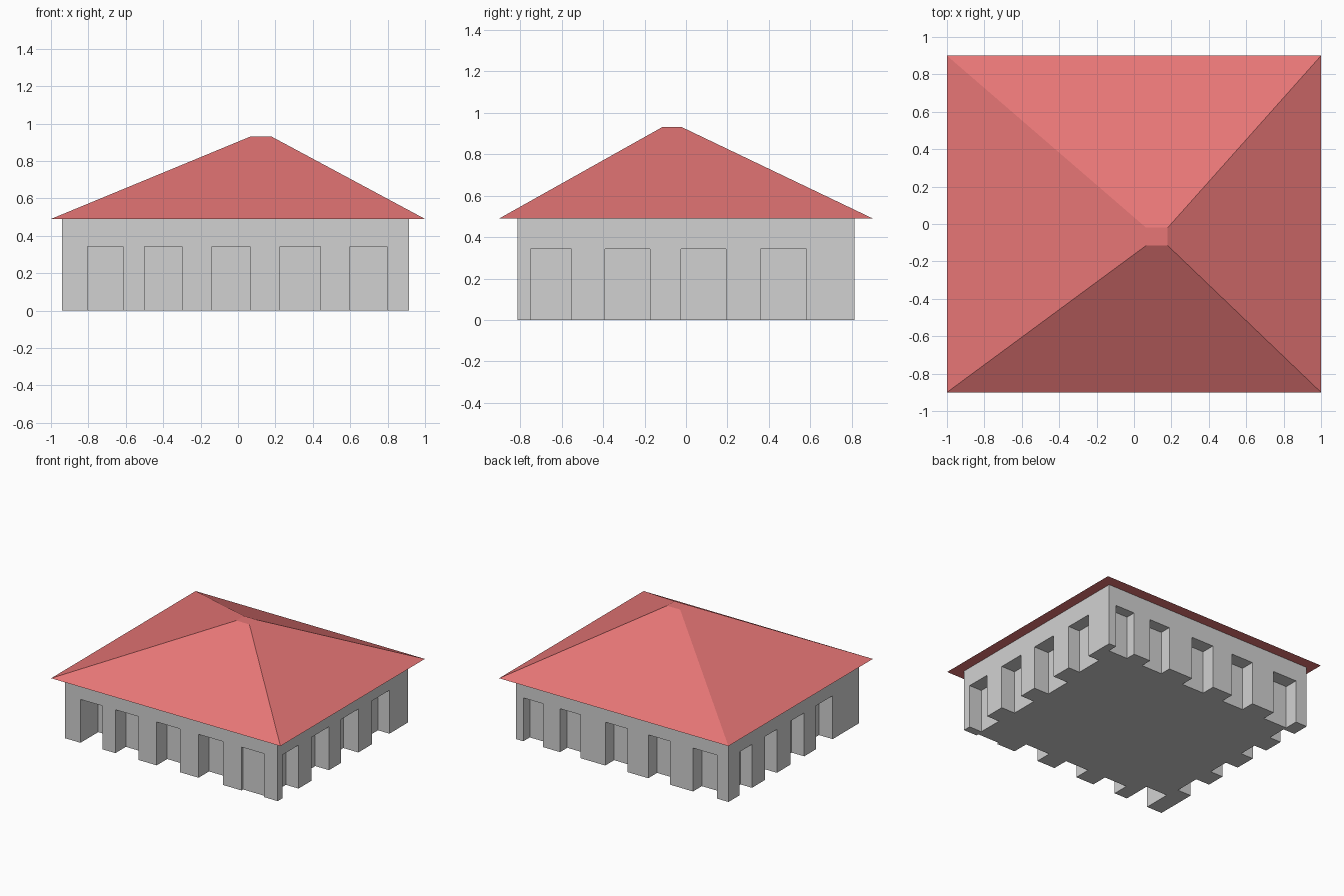
import bpy, bmesh
from mathutils import Vector

if "Cube" in bpy.data.objects:
    bpy.data.objects.remove(bpy.data.objects["Cube"])

X0, X1, Y0, Y1 = -0.94, 0.915, -0.8125, 0.8125   # wall footprint
EAVE, TOP, DOOR = 0.49, 0.93, 0.342              # heights
OUT = 0.1                                        # cutter overshoot


def material(name, rgb):
    m = bpy.data.materials.new(name)
    m.diffuse_color = (*rgb, 1)
    m.use_nodes = True
    m.node_tree.nodes["Principled BSDF"].inputs["Base Color"].default_value = m.diffuse_color
    return m


def add_box(bm, x0, x1, y0, y1, z0, z1):
    lo, hi = Vector((x0, y0, z0)), Vector((x1, y1, z1))
    verts = bmesh.ops.create_cube(bm, size=1)["verts"]
    for v in verts:
        v.co = [h if c > 0 else l for c, l, h in zip(v.co, lo, hi)]
    return verts


def finish(bm, name, mat):
    bmesh.ops.recalc_face_normals(bm, faces=bm.faces[:])
    me = bpy.data.meshes.new(name)
    bm.to_mesh(me)
    bm.free()
    me.materials.append(mat)
    ob = bpy.data.objects.new(name, me)
    bpy.context.collection.objects.link(ob)
    return ob


grey = material("wall grey", (0.64, 0.64, 0.64))
red = material("roof red", (0.90, 0.205, 0.205))

# solid wall block
bm = bmesh.new()
add_box(bm, X0, X1, Y0, Y1, 0, EAVE)
walls = finish(bm, "walls", grey)

# doorway recesses on each side: (start, end, depth)
front = [(-0.805, -0.615, 0.22), (-0.50, -0.30, 0.13), (-0.14, 0.065, 0.13),
         (0.225, 0.44, 0.13), (0.60, 0.797, 0.02)]
back = [(-0.84, -0.63, 0.11), (-0.43, -0.24, 0.11), (-0.06, 0.135, 0.11),
        (0.35, 0.53, 0.09), (0.68, 0.85, 0.08)]
right = [(-0.75, -0.553, 0.11), (-0.39, -0.173, 0.12), (-0.024, 0.192, 0.13),
         (0.36, 0.58, 0.10)]
left = [(-0.485, -0.28, 0.12), (-0.13, 0.04, 0.11), (0.21, 0.36, 0.11),
        (0.52, 0.674, 0.10)]
bm = bmesh.new()
for a, b, d in front:
    add_box(bm, a, b, Y0 - OUT, Y0 + d, -OUT, DOOR)
for a, b, d in back:
    add_box(bm, a, b, Y1 - d, Y1 + OUT, -OUT, DOOR)
for a, b, d in right:
    add_box(bm, X1 - d, X1 + OUT, a, b, -OUT, DOOR)
for a, b, d in left:
    add_box(bm, X0 - OUT, X0 + d, a, b, -OUT, DOOR)
cutter = finish(bm, "doorway_cutter", grey)
cutter.hide_render = True
cutter.hide_viewport = True

cut = walls.modifiers.new("doorways", 'BOOLEAN')
cut.operation = 'DIFFERENCE'
cut.solver = 'EXACT'
cut.object = cutter

# hipped roof: box whose top shrinks to a small off-centre cap
bm = bmesh.new()
for v in add_box(bm, -1, 1, -0.9, 0.9, EAVE, TOP):
    if v.co.z > EAVE + 0.01:
        v.co.x = 0.18 if v.co.x > 0 else 0.065
        v.co.y = -0.02 if v.co.y > 0 else -0.115
finish(bm, "roof", red)
